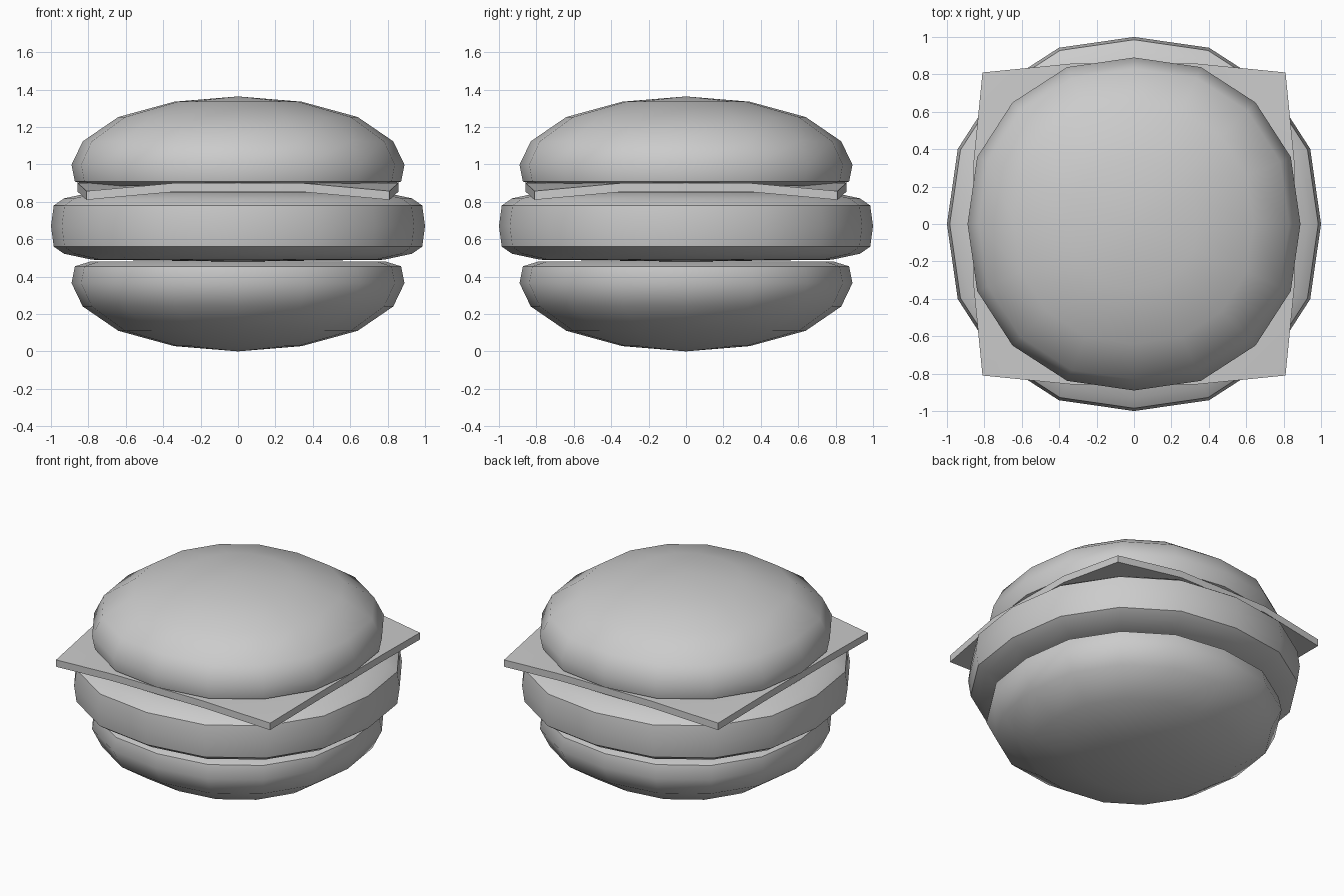
import bpy, bmesh

if "Cube" in bpy.data.objects:
    bpy.data.objects.remove(bpy.data.objects["Cube"])

# One quarter of the soft-square 16-sided outline shared by buns and patty
QUARTER = [(1, 0), (0.942, 0.402), (0.73, 0.73), (0.402, 0.942)]
OUTLINE = []
quarter = QUARTER
for _ in range(4):
    OUTLINE += quarter
    quarter = [(-y, x) for x, y in quarter]


def finish(name, bm):
    bmesh.ops.recalc_face_normals(bm, faces=bm.faces)
    me = bpy.data.meshes.new(name)
    bm.to_mesh(me)
    bm.free()
    ob = bpy.data.objects.new(name, me)
    bpy.context.collection.objects.link(ob)
    bpy.ops.object.select_all(action='DESELECT')
    ob.select_set(True)
    bpy.context.view_layer.objects.active = ob
    bpy.ops.object.shade_smooth_by_angle(angle=0.7)
    return ob


def stack(name, profile):
    """Rings of the soft outline; first and last profile points are the poles."""
    bm = bmesh.new()
    low = bm.verts.new((0, 0, profile[0][1]))
    high = bm.verts.new((0, 0, profile[-1][1]))
    rings = [[bm.verts.new((x * r, y * r, z)) for x, y in OUTLINE]
             for r, z in profile[1:-1]]
    n = len(OUTLINE)
    for i in range(n):
        j = (i + 1) % n
        bm.faces.new((low, rings[0][j], rings[0][i]))
        bm.faces.new((high, rings[-1][i], rings[-1][j]))
        for a, b in zip(rings, rings[1:]):
            bm.faces.new((a[i], a[j], b[j], b[i]))
    return finish(name, bm)


# Buns: the top one mirrors the bottom one
bun = [(0, 0), (0.34, 0.028), (0.64, 0.11), (0.83, 0.24), (0.89, 0.365),
       (0.872, 0.455), (0.79, 0.48), (0, 0.48)]
stack("bottom_bun", bun)
stack("top_bun", [(r, 1.363 - z) for r, z in reversed(bun)])

# Patty: symmetric about its middle height
half = [(0.985, 0.11), (0.93, 0.148), (0.78, 0.18), (0, 0.19)]
mid = 0.67
stack("patty", [(r, mid - h) for r, h in reversed(half)] + [(1.0, mid)]
      + [(r, mid + h) for r, h in half])

# Cheese slice: flat middle, drooping corners
bm = bmesh.new()
grid = []
for v in (-1, -0.34, 0.34, 1):
    row = []
    for u in (-1, -0.34, 0.34, 1):
        corner = abs(u) == 1 and abs(v) == 1
        side = 0.81 if corner else 0.857
        x = u * side if abs(u) == 1 else u
        y = v * side if abs(v) == 1 else v
        row.append(bm.verts.new((x, y, 0.857 if corner else 0.9)))
    grid.append(row)
for j in range(3):
    for i in range(3):
        bm.faces.new((grid[j][i], grid[j][i + 1], grid[j + 1][i + 1], grid[j + 1][i]))
# Give the slice its thickness
top = list(bm.faces)
ext = bmesh.ops.extrude_face_region(bm, geom=top, use_keep_orig=True)
for g in ext["geom"]:
    if isinstance(g, bmesh.types.BMVert):
        g.co.z -= 0.047
finish("cheese", bm)
